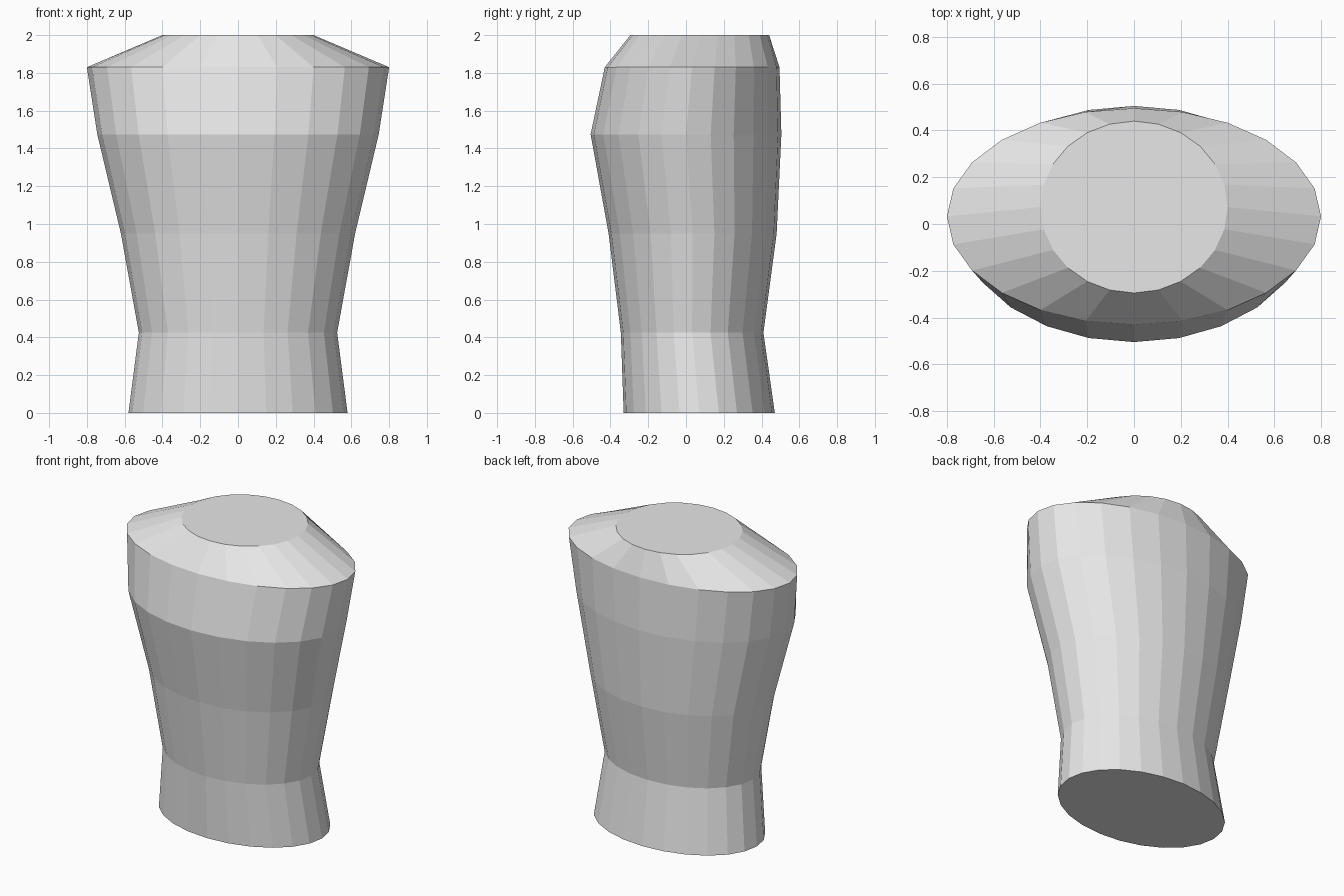
import bpy, bmesh
from math import sin, cos, tau

cube = bpy.data.objects.get("Cube")
if cube:
    bpy.data.objects.remove(cube, do_unlink=True)

SIDES = 24

# Cross-sections of the torso: height, half width, front y, back y
SECTIONS = [
    (0.00, 0.58, -0.33, 0.47),    # hips
    (0.425, 0.525, -0.345, 0.41),  # waist
    (0.95, 0.62, -0.41, 0.48),    # ribs
    (1.475, 0.745, -0.505, 0.505),  # chest
    (1.83, 0.80, -0.43, 0.495),   # shoulders
    (2.00, 0.40, -0.295, 0.44),   # neck opening
]


def flat_material(name, rgb):
    mat = bpy.data.materials.new(name)
    mat.use_nodes = True
    color = (*rgb, 1.0)
    mat.diffuse_color = color
    mat.node_tree.nodes["Principled BSDF"].inputs["Base Color"].default_value = color
    return mat


def add_ring(bm, z, half_width, front, back):
    mid, depth = (front + back) / 2, (back - front) / 2
    angles = [tau * i / SIDES for i in range(SIDES)]
    return [bm.verts.new((half_width * cos(a), mid + depth * sin(a), z)) for a in angles]


def loft(name, sections, mat):
    bm = bmesh.new()
    rings = [add_ring(bm, *s) for s in sections]
    # Side walls between neighbouring rings
    for low, high in zip(rings, rings[1:]):
        for i in range(SIDES):
            j = (i + 1) % SIDES
            bm.faces.new((low[i], low[j], high[j], high[i]))
    # Flat caps
    bm.faces.new(rings[0][::-1])
    bm.faces.new(rings[-1])
    bmesh.ops.recalc_face_normals(bm, faces=bm.faces)
    mesh = bpy.data.meshes.new(name)
    bm.to_mesh(mesh)
    bm.free()
    mesh.materials.append(mat)
    obj = bpy.data.objects.new(name, mesh)
    bpy.context.collection.objects.link(obj)
    return obj


loft("torso", SECTIONS, flat_material("light_grey", (0.8, 0.8, 0.8)))
